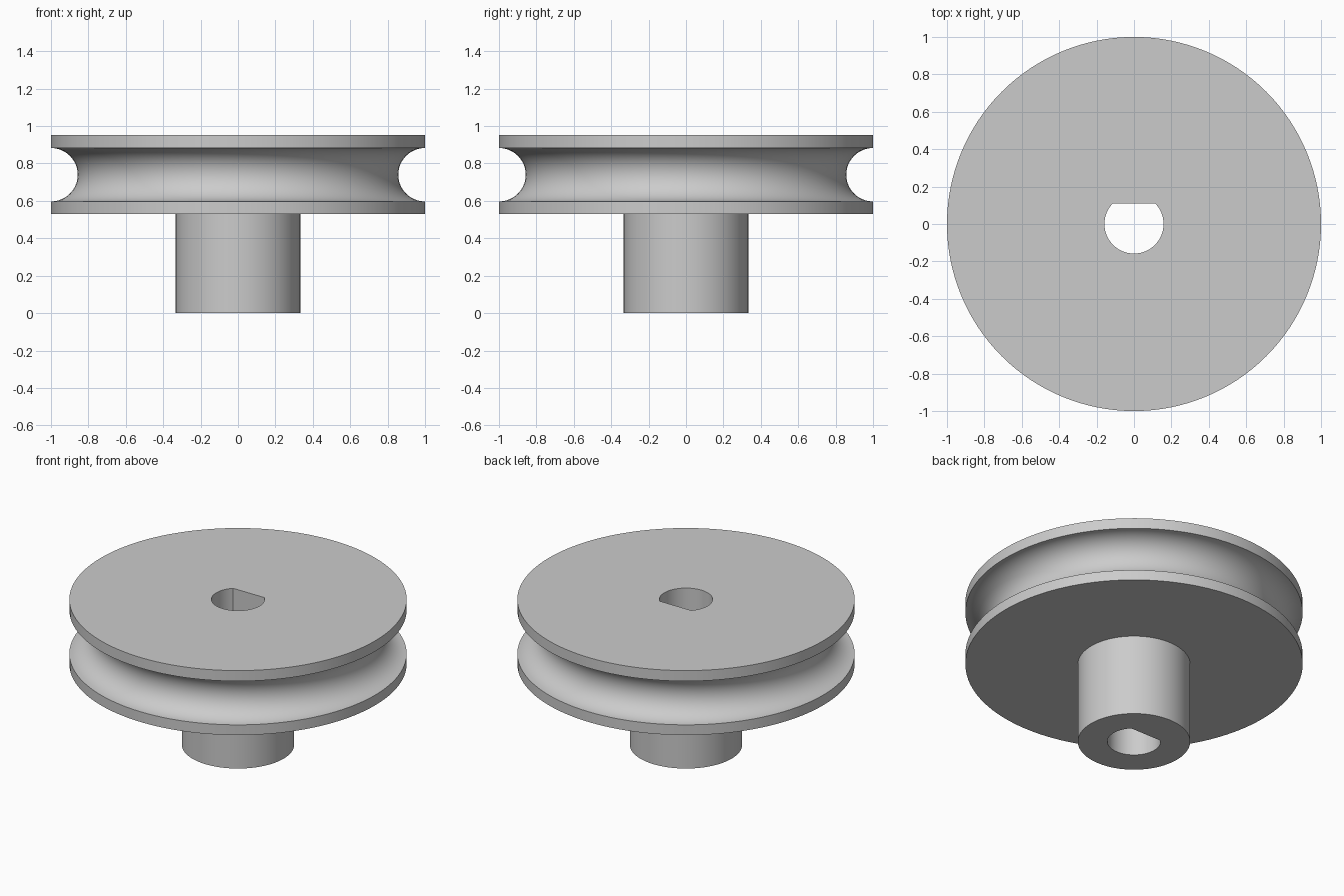
import bpy, bmesh
from math import pi, sin, cos, asin

default = bpy.data.objects.get("Cube")
if default:
    bpy.data.objects.remove(default, do_unlink=True)

SEGMENTS = 128
TOP, RIM_LOW, HUB_R = 0.952, 0.53, 0.333
GROOVE_Z, GROOVE_R = 0.74, 0.143
BORE_R, FLAT_Y = 0.158, 0.11

grey = bpy.data.materials.new("plain grey")
grey.use_nodes = True
colour = (0.6, 0.6, 0.6, 1)
grey.diffuse_color = colour
grey.node_tree.nodes["Principled BSDF"].inputs["Base Color"].default_value = colour


def new_object(name, bm):
    bmesh.ops.recalc_face_normals(bm, faces=bm.faces)
    mesh = bpy.data.meshes.new(name)
    bm.to_mesh(mesh)
    bm.free()
    mesh.materials.append(grey)
    obj = bpy.data.objects.new(name, mesh)
    bpy.context.collection.objects.link(obj)
    return obj


def lathe(name, profile):
    """Revolve a (radius, z) profile about z and cap both ends."""
    bm = bmesh.new()
    rings = []
    for r, z in profile:
        rings.append([bm.verts.new((r * cos(2 * pi * i / SEGMENTS),
                                    r * sin(2 * pi * i / SEGMENTS), z))
                      for i in range(SEGMENTS)])
    for a, b in zip(rings, rings[1:]):
        for i in range(SEGMENTS):
            j = (i + 1) % SEGMENTS
            bm.faces.new((a[i], a[j], b[j], b[i]))
    bm.faces.new(rings[0])
    bm.faces.new(rings[-1])
    return new_object(name, bm)


# Hub, lower rim, half-round rope groove and upper rim
groove = [(1 - GROOVE_R * sin(pi * i / 24), GROOVE_Z - GROOVE_R * cos(pi * i / 24))
          for i in range(25)]
pulley = lathe("grooved_pulley",
               [(HUB_R, 0), (HUB_R, RIM_LOW), (1, RIM_LOW)] + groove + [(1, TOP)])

# D-shaped shaft bore, flat on the back side
bm = bmesh.new()
start = pi - asin(FLAT_Y / BORE_R)
sweep = 2 * pi - (2 * start - pi)
outline = [bm.verts.new((BORE_R * cos(start + sweep * i / 64),
                         BORE_R * sin(start + sweep * i / 64), -0.2))
           for i in range(65)]
base = bm.faces.new(outline)
side = bmesh.ops.extrude_face_region(bm, geom=[base])["geom"]
bmesh.ops.translate(bm, vec=(0, 0, 1.4),
                    verts=[v for v in side if isinstance(v, bmesh.types.BMVert)])
cutter = new_object("bore_cutter", bm)
cutter.hide_render = True

cut = pulley.modifiers.new("shaft bore", "BOOLEAN")
cut.operation = "DIFFERENCE"
cut.solver = "EXACT"
cut.object = cutter

# Bake the bore, then smooth the round walls and keep the rims crisp
bpy.ops.object.select_all(action="DESELECT")
bpy.context.view_layer.objects.active = pulley
pulley.select_set(True)
bpy.ops.object.modifier_apply(modifier=cut.name)
bpy.data.objects.remove(cutter, do_unlink=True)
bpy.ops.object.shade_smooth_by_angle(angle=pi / 6)
